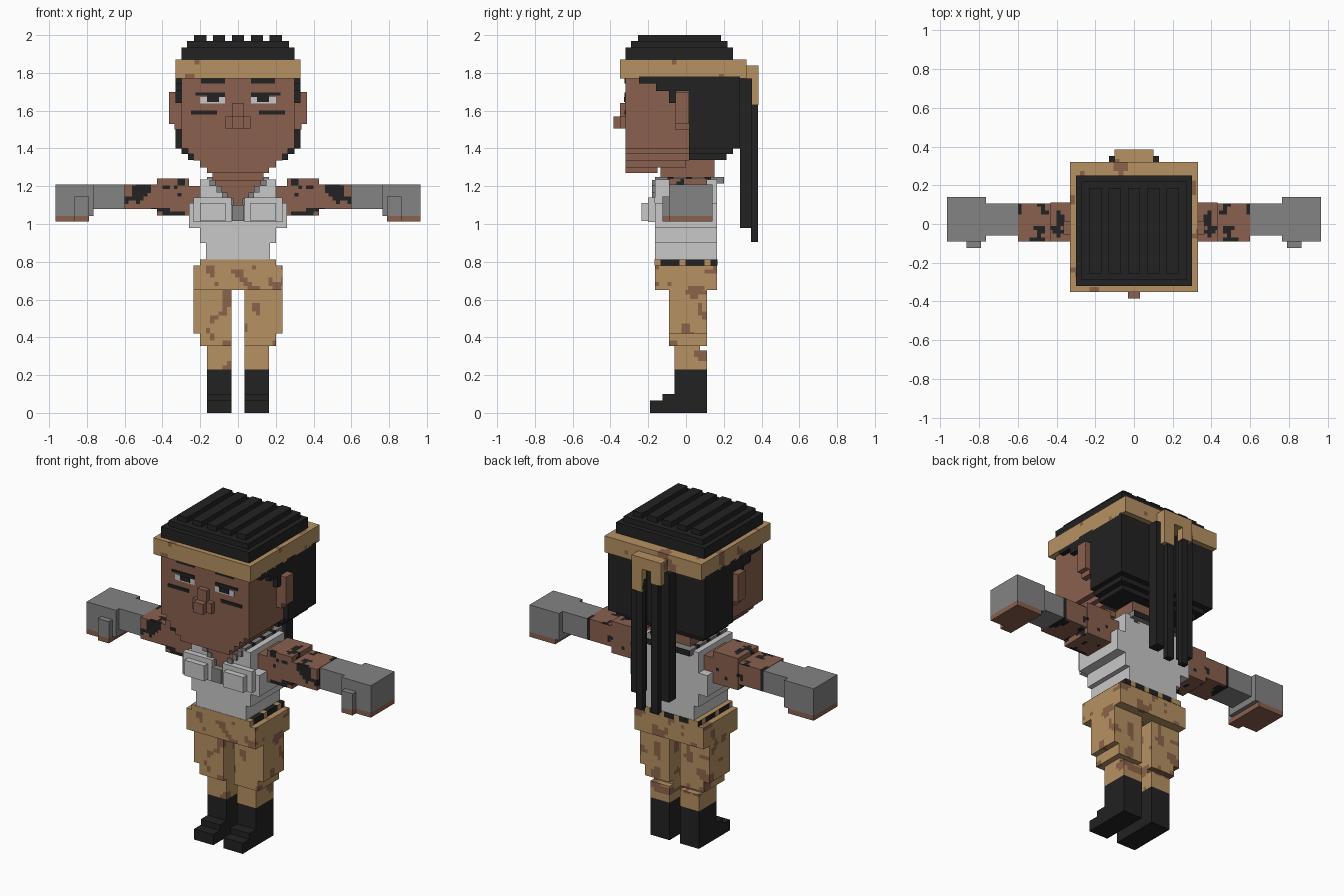
import bpy, bmesh, math
from mathutils import Vector, noise


def material(name, rgb):
    m = bpy.data.materials.new(name)
    m.diffuse_color = [((c / 255 + 0.055) / 1.055) ** 2.4 for c in rgb] + [1]
    return m


SKIN = material("brown skin", (138, 96, 78))
BLACK = material("soft black", (34, 34, 34))
TAN = material("tan cloth", (182, 146, 98))
SPOT = material("brown camouflage", (140, 100, 74))
WHITE = material("off white", (200, 200, 200))
GREY = material("mid grey", (131, 131, 131))


def part(name, mats, boxes, mirror=False, rule=None, cell=0.033):
    """Boxes are x0, x1, y0, y1, z0, z1. A rule picks a material index for each cell."""
    bm = bmesh.new()
    if mirror:
        boxes = boxes + [(-b[1], -b[0], *b[2:]) for b in boxes]
    for b in boxes:
        lo, hi = Vector(b[0::2]), Vector(b[1::2])
        verts = bmesh.ops.create_cube(bm, size=1)["verts"]
        for v in verts:
            v.co = (lo + hi) / 2 + Vector(c * s for c, s in zip(v.co, hi - lo))
    if rule:
        for axis in range(3):
            normal = Vector([axis == i for i in range(3)])
            lo = min(v.co[axis] for v in bm.verts)
            hi = max(v.co[axis] for v in bm.verts)
            for i in range(1, math.ceil((hi - lo) / cell)):
                bmesh.ops.bisect_plane(bm, geom=bm.verts[:] + bm.edges[:] + bm.faces[:],
                                       dist=1e-5, plane_co=normal * (lo + i * cell), plane_no=normal)
        for f in bm.faces:
            f.material_index = int(rule(f.calc_center_median() - f.normal * 0.005))
    mesh = bpy.data.meshes.new(name)
    bm.to_mesh(mesh)
    bm.free()
    for m in mats:
        mesh.materials.append(m)
    ob = bpy.data.objects.new(name, mesh)
    bpy.context.collection.objects.link(ob)
    return ob


def blotches(scale, limit):
    return lambda p: noise.noise(p * scale + Vector((3.3, 7.1, 1.7))) > limit


# Head with a stepped chin
part("head", [SKIN], [
    (-.30, .30, -.32, .015, 1.40, 1.78), (-.265, .265, -.32, .015, 1.37, 1.40),
    (-.235, .235, -.32, .015, 1.335, 1.37), (-.20, .20, -.32, 0, 1.30, 1.335),
    (-.165, .165, -.32, -.15, 1.27, 1.30)])
part("ear", [SKIN], [(.30, .365, -.055, .015, 1.53, 1.70), (.30, .335, -.055, .015, 1.50, 1.53)], True)
part("nose", [SKIN], [(-.065, .065, -.35, -.32, 1.505, 1.57), (-.032, .032, -.35, -.32, 1.57, 1.64),
                      (-.032, .032, -.385, -.35, 1.505, 1.57)])
part("neck", [SKIN], [(-.135, .135, -.135, .15, 1.2, 1.36)])

# Painted face plates
part("eyebrow", [BLACK], [(.07, .195, -.325, -.32, 1.745, 1.77)], True)
part("eyelid", [BLACK], [(.07, .165, -.325, -.32, 1.672, 1.695), (.165, .225, -.325, -.32, 1.68, 1.695)], True)
part("eye_white", [WHITE], [(.07, .20, -.324, -.32, 1.638, 1.672)], True)
part("pupil", [BLACK], [(.10, .165, -.327, -.32, 1.645, 1.672)], True)
part("cheek_stripe", [BLACK], [(.11, .25, -.325, -.32, 1.58, 1.60)], True)

# Hair: back, sideburns, crown and ridges
part("back_hair", [BLACK], [
    (-.33, .33, .015, .285, 1.40, 1.78), (-.30, .30, .015, .25, 1.37, 1.40),
    (-.265, .265, .015, .215, 1.34, 1.37)])
part("sideburn", [BLACK], [
    (.295, .33, -.25, .015, 1.745, 1.78), (.295, .33, -.16, .015, 1.705, 1.745),
    (.295, .33, -.09, -.05, 1.64, 1.705)], True)
part("crown_hair", [BLACK], [
    (-.30, .30, -.32, .25, 1.85, 1.935), (-.27, .27, -.29, .22, 1.935, 1.968)])
part("hair_ridge", [BLACK], [
    (x - .032, x + .032, -.255, .185, 1.968, 2.0) for x in (-.2, -.1, 0, .1, .2)])

# Headband with knot and loose ends
band = blotches(11, .42)
part("headband", [TAN, SPOT], [
    (-.33, .33, -.35, -.30, 1.77, 1.87), (-.33, .33, .235, .32, 1.77, 1.87),
    (-.33, -.29, -.30, .235, 1.77, 1.87), (.29, .33, -.30, .235, 1.77, 1.87),
    (-.29, .29, -.30, .235, 1.775, 1.86)], rule=band, cell=.025)
part("headband_knot", [TAN, SPOT], [
    (-.10, .10, .285, .35, 1.77, 1.84), (-.10, -.03, .34, .385, 1.70, 1.84),
    (.03, .10, .34, .385, 1.63, 1.84), (-.03, .03, .34, .385, 1.77, 1.84)], rule=band, cell=.025)
part("braid", [BLACK], [
    (.065, .13, .285, .35, .98, 1.77), (.03, .075, .345, .38, .905, 1.70)], True)

# Tank top, stepped wider towards the chest
part("tank_top", [WHITE], [
    (-.17, .17, -.165, .165, .81, .90), (-.20, .20, -.165, .165, .90, .98),
    (-.26, .26, -.165, .165, .98, 1.11), (-.20, .20, -.165, .165, 1.11, 1.20),
    (-.10, .10, .12, .165, 1.20, 1.235)])
part("shoulder_strap", [WHITE], [(.135, .20, -.165, .165, 1.20, 1.235)], True)
part("chest_plate", [WHITE], [(.065, .20, -.235, -.165, 1.015, 1.11),
                              (.035, .235, -.20, -.165, 1.01, 1.14)], True)
part("collar_skin", [SKIN], [
    (-w, w, -.172, -.13, z, z + .034) for z, w in
    ((1.20, .135), (1.168, .10), (1.134, .066), (1.10, .033))])

# Chain and pendant
part("chain", [GREY], [(w, w + .03, -.18, -.16, z, z + .034) for z, w in
                       ((1.20, .12), (1.168, .085), (1.134, .055), (1.10, .025))], True)
part("pendant", [GREY], [(-.032, .032, -.21, -.165, 1.015, 1.10)])
part("neck_chain", [GREY, BLACK], [(.135, .165, -.165, .20, 1.215, 1.25),
                                   (0, .165, .15, .20, 1.215, 1.25)], True,
     rule=lambda p: int((p.y + 1) / .033) % 3 == 0)

# Arms with dark painted bands
def arm_paint(p):
    q = Vector((abs(p.x), p.y, p.z))
    return q.x > .28 and noise.noise(q * 17) > .30 - .75 * (q.x - .28)


part("upper_arm", [SKIN, BLACK], [
    (.20, .27, -.09, .11, 1.11, 1.20), (.26, .43, -.09, .11, 1.045, 1.24),
    (.43, .60, -.09, .105, 1.08, 1.21)], True, rule=arm_paint, cell=.02)
part("glove", [GREY], [
    (.60, .80, -.06, .105, 1.08, 1.208), (.765, .965, -.09, .14, 1.042, 1.208),
    (.79, .865, -.125, -.09, 1.042, 1.145)], True)
part("fingers", [SKIN], [(.79, .965, -.09, .14, 1.012, 1.042),
                         (.79, .865, -.125, -.09, 1.012, 1.042)], True)

# Trousers and belt
camo = blotches(13, .30)
part("trouser_waist", [TAN, SPOT], [(-.235, .235, -.165, .165, .65, .78)], rule=camo, cell=.022)
part("belt", [BLACK, TAN], [(-.20, .20, -.167, .167, .78, .812)],
     rule=lambda p: int((p.x + 1) / .034) % 3 == 0 or int((p.y + 1) / .034) % 4 == 0)
part("trouser_leg", [TAN, SPOT], [
    (.035, .235, -.09, .11, .42, .65), (.035, .20, -.09, .11, .355, .42),
    (.035, .165, -.06, .075, .33, .355), (.035, .165, -.06, .11, .23, .33)],
    True, rule=camo, cell=.022)

# Boots
part("boot", [BLACK], [
    (.035, .165, -.06, .11, 0, .23), (.035, .165, -.125, -.06, 0, .10),
    (.035, .165, -.19, -.125, 0, .065)], True)
